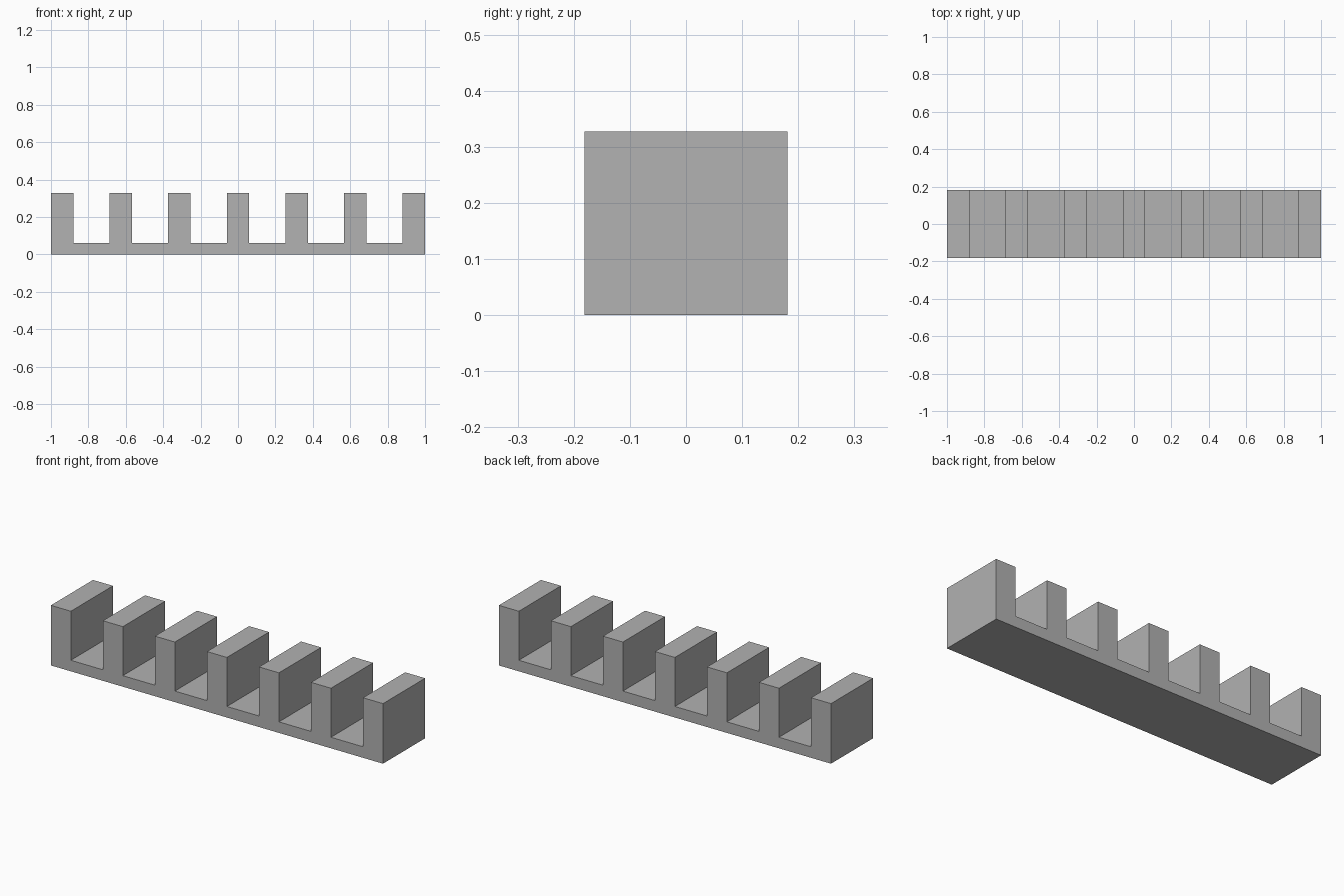
import bpy
import bmesh

if "Cube" in bpy.data.objects:
    bpy.data.objects.remove(bpy.data.objects["Cube"], do_unlink=True)

LENGTH, DEPTH, HEIGHT = 2.0, 0.362, 0.327
BASE, TOOTH, COUNT = 0.06, 0.12, 7
PITCH = (LENGTH - TOOTH) / (COUNT - 1)

# Plain grey material
grey = bpy.data.materials.new("plain_grey")
grey.use_nodes = True
colour = (0.445, 0.445, 0.445, 1)
grey.diffuse_color = colour
grey.node_tree.nodes["Principled BSDF"].inputs["Base Color"].default_value = colour

# Comb profile: flat underside, then one tooth after another
profile = [(LENGTH / 2, 0), (-LENGTH / 2, 0)]
for i in range(COUNT):
    left = -LENGTH / 2 + i * PITCH
    right = left + TOOTH
    if i > 0:
        profile.append((left, BASE))
    profile += [(left, HEIGHT), (right, HEIGHT)]
    if i < COUNT - 1:
        profile.append((right, BASE))

# Extrude the profile from front to back
bm = bmesh.new()
face = bm.faces.new([bm.verts.new((x, -DEPTH / 2, z)) for x, z in profile])
result = bmesh.ops.extrude_face_region(bm, geom=[face], use_keep_orig=True)
moved = [v for v in result["geom"] if isinstance(v, bmesh.types.BMVert)]
bmesh.ops.translate(bm, verts=moved, vec=(0, DEPTH, 0))
bmesh.ops.recalc_face_normals(bm, faces=bm.faces)

mesh = bpy.data.meshes.new("slotted_rack")
bm.to_mesh(mesh)
bm.free()
mesh.materials.append(grey)
rack = bpy.data.objects.new("slotted_rack", mesh)
bpy.context.collection.objects.link(rack)
